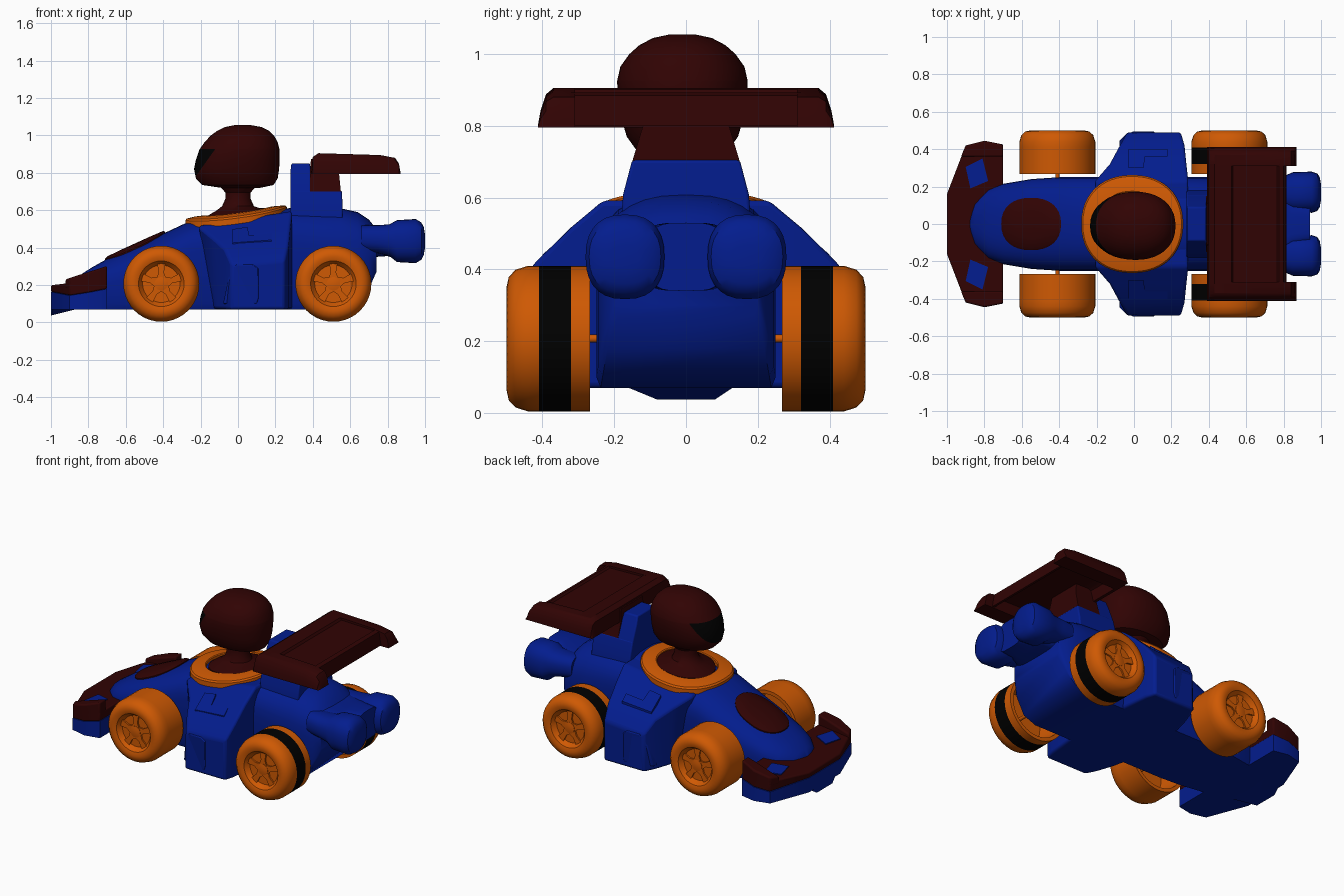
import bpy, bmesh
from math import sin, cos, pi, copysign
from mathutils import Vector, Matrix

if "Cube" in bpy.data.objects:
    bpy.data.objects.remove(bpy.data.objects["Cube"])


def material(name, rgb):
    m = bpy.data.materials.new(name)
    m.use_nodes = True
    m.diffuse_color = (*rgb, 1)
    m.node_tree.nodes["Principled BSDF"].inputs["Base Color"].default_value = (*rgb, 1)
    return m


BLUE = material("deep blue", (0.001, 0.012, 0.27))
MAROON = material("dark maroon", (0.03, 0.001, 0.001))
ORANGE = material("orange", (0.62, 0.1, 0.001))
BLACK = material("black", (0.0, 0.0, 0.0))


def finish(name, bm, mats, bevel=0, angle=35):
    bmesh.ops.remove_doubles(bm, verts=bm.verts, dist=1e-5)
    bmesh.ops.recalc_face_normals(bm, faces=bm.faces)
    mesh = bpy.data.meshes.new(name)
    bm.to_mesh(mesh)
    bm.free()
    ob = bpy.data.objects.new(name, mesh)
    bpy.context.collection.objects.link(ob)
    for m in mats:
        mesh.materials.append(m)
    if bevel:
        mod = ob.modifiers.new("soft edges", 'BEVEL')
        mod.width, mod.segments, mod.limit_method = bevel, 3, 'ANGLE'
    bpy.ops.object.select_all(action='DESELECT')
    ob.select_set(True)
    bpy.context.view_layer.objects.active = ob
    bpy.ops.object.shade_smooth_by_angle(angle=angle * pi / 180)
    return ob


def loft_mesh(rings, cap=True, closed=False):
    bm = bmesh.new()
    rows = [[bm.verts.new(p) for p in ring] for ring in rings]
    n = len(rows[0])
    pairs = list(zip(rows, rows[1:])) + ([(rows[-1], rows[0])] if closed else [])
    for a, b in pairs:
        for i in range(n):
            j = (i + 1) % n
            bm.faces.new((a[i], a[j], b[j], b[i]))
    if cap and not closed:
        bm.faces.new(rows[0])
        bm.faces.new(rows[-1])
    return bm


def loft(name, rings, mat, bevel=0, **kw):
    return finish(name, loft_mesh(rings, **kw), [mat], bevel)


def ellipse(a, b, n=32, power=2.0):
    def f(c):
        return copysign(abs(c) ** (2 / power), c)
    return [(a * f(cos(2 * pi * i / n)), b * f(sin(2 * pi * i / n))) for i in range(n)]


def prism(name, plan, bottom, top, mat, bevel=0):
    rings = [[(x, y, f(x, y)) for x, y in plan] for f in (bottom, top)]
    return loft(name, rings, mat, bevel)


def mirrored(half):
    return half + [(x, -y) for x, y in reversed(half)]


# Main body: x, half width, bottom, shoulder, top
BODY = [(-.88, .05, .07, .15, .21), (-.85, .12, .07, .17, .25), (-.78, .185, .07, .19, .295),
        (-.70, .215, .07, .21, .34), (-.55, .24, .07, .25, .41), (-.40, .25, .07, .30, .475),
        (-.25, .25, .07, .37, .545), (0, .25, .07, .42, .575), (.28, .25, .07, .42, .612),
        (.55, .25, .07, .38, .61), (.64, .245, .10, .37, .59), (.70, .23, .18, .36, .55),
        (.74, .20, .27, .38, .50)]


def body_ring(x, hw, zb, zs, zt):
    arc = ellipse(hw, zt - zs, 32, 2.5)[:17]
    return [(x, hw * .95, zb), (x, hw, zb + .03)] + [(x, u, zs + v) for u, v in arc] + \
           [(x, -hw, zb + .03), (x, -hw * .95, zb)]


loft("body", [body_ring(*r) for r in BODY], BLUE)

# Side pods: one piece across the body; y, bottom front x, top front x and z, rear x and z
POD = [(.01, -.13, -.2, .53, .29, .595), (.23, -.13, -.21, .515, .29, .595), (.32, -.11, -.13, .45, .28, .52),
       (.42, -.075, -.075, .40, .27, .42), (.49, -.04, -.035, .31, .25, .33)]
pod = [(-r[0], *r[1:]) for r in reversed(POD)] + POD
loft("side_pods", [[(xb, y, .07), (xf, y, zf), (xr, y, zr), (xr, y, .07)]
                   for y, xb, xf, zf, xr, zr in pod], BLUE, .015)


def slope(x, y):
    s = (y - .24) / .18
    return (.54 + .2 * x) * (1 - s) + (.405 + .057 * x) * s


VENT = [(-.03, .30), (.05, .30), (.06, .36), (.18, .36), (.18, .40), (-.03, .40)]
PANEL = [(-.08, .10), (.10, .10), (.11, .13), (.11, .29), (.08, .31), (-.01, .31), (-.05, .24)]
for side, s in (("left", 1), ("right", -1)):
    prism(side + "_pod_vent", [(x, s * y) for x, y in VENT],
          lambda x, y: slope(x, abs(y)) - .02, lambda x, y: slope(x, abs(y)) + .008, BLUE)
    loft(side + "_pod_panel", [[(x, s * (y + min(0, x + .03)), z) for x, z in PANEL]
                               for y in (.46, .495)], BLUE, .006)


# Cockpit rim draped over the body, and the nose oval
def rim_ring(k, lift):
    return [(x - .01, y, .585 + .13 * x + lift - .35 * y * y) for x, y in ellipse(.272 * k, .262 * k, 48, 2.2)]


loft("cockpit_rim", [rim_ring(1, -.035), rim_ring(1, -.004), rim_ring(.97, .005), rim_ring(.82, .01),
                     rim_ring(.67, .01), rim_ring(.65, .005), rim_ring(.65, -.05)], ORANGE, closed=True)
loft("nose_oval", [[(-.55 + x * k, y * k, .41 + .455 * x * k + h - .8 * (y * k) ** 2)
                    for x, y in ellipse(.16, .14, 32, 2.3)]
                   for k, h in ((1, -.05), (1, .004), (.93, .011), (.5, .013), (.05, .013))], MAROON)

# Driver: shoulders with neck, and helmet with visor
SHOULDERS = [(.178, .55, .13), (.178, .582, .13), (.15, .595, .11), (.115, .605, .06), (.085, .622, 0),
             (.068, .66, 0), (.068, .695, 0), (.09, .72, 0), (.1, .74, 0)]
loft("driver_shoulders", [[(x, y * .95, z + tilt * x) for x, y in ellipse(r, r)]
                          for r, z, tilt in SHOULDERS], MAROON)
HELMET = [(.72, -.09, .12, .08), (.735, -.19, .19, .13), (.77, -.225, .212, .155), (.82, -.235, .22, .17),
          (.87, -.225, .222, .18), (.925, -.206, .222, .182), (.965, -.178, .212, .173),
          (1.0, -.145, .192, .148), (1.025, -.11, .165, .12), (1.045, -.07, .125, .082), (1.055, -.02, .07, .035)]
bm = loft_mesh([[((a + b) / 2 + x, y - .01, z) for x, y in ellipse((b - a) / 2, h, 40, 2.2)]
                for z, a, b, h in HELMET])
cuts = [(Vector((-.2, 0, .928)), Vector((0, 0, -1))), (Vector((-.22, 0, .79)), Vector((-.14, 0, .1)))]
for co, no in cuts:
    bmesh.ops.bisect_plane(bm, geom=bm.verts[:] + bm.edges[:] + bm.faces[:], plane_co=co, plane_no=no)
for f in bm.faces:
    f.material_index = int(all((f.calc_center_median() - co).dot(no) > 0 for co, no in cuts))
finish("helmet", bm, [MAROON, BLACK])

# Front wing: blue base, maroon deck with raised ends and blue windows
WING = [(-1, .16), (-.9, .42), (-.8, .445), (-.7, .425)]


def split(x, y):
    return .142 + .2 * abs(x + .89)


prism("front_wing_base", mirrored(WING), lambda x, y: .07, split, BLUE)
prism("front_wing_tip", mirrored([(-1, .08), (-.99, .13), (-.87, .16)]),
      lambda x, y: .07 - .033 * min(1, (-.87 - x) / .13) * (y * y < .01), lambda x, y: .1, BLUE)
prism("front_wing_deck", mirrored(WING), split, lambda x, y: .235 + .12 * (x + .7), MAROON, .008)
WINDOW = [(-.90, .305), (-.81, .35), (-.78, .23), (-.875, .19)]
RIDGE = [(-.925, .36), (-.9, .42), (-.8, .445), (-.7, .425), (-.7, .36)]
for side, s in (("left", 1), ("right", -1)):
    prism(side + "_wing_ridge", [(x, s * y) for x, y in RIDGE], lambda x, y: .18,
          lambda x, y: .302 + .32 * (x + .7), MAROON, .01)
    prism(side + "_wing_window", [(x, s * y) for x, y in WINDOW], lambda x, y: .234 + .12 * (x + .7),
          lambda x, y: .241 + .12 * (x + .7), BLUE)

# Rear wing: hollow channel with a sunken top panel, end plates, pylon
CHANNEL = [(.39, .795), (.40, .885), (.43, .905), (.52, .902), (.53, .888), (.765, .882), (.775, .893),
           (.80, .885), (.815, .80), (.80, .80), (.78, .865), (.73, .87), (.44, .875), (.42, .865), (.41, .795)]
loft("rear_wing", [[(x, y, z) for x, z in CHANNEL] for y in (-.32, .32)], MAROON)
END = [(.39, .795), (.40, .885), (.43, .905), (.76, .895), (.84, .88), (.86, .85), (.87, .795)]
for side, s in (("left", 1), ("right", -1)):
    loft(side + "_end_plate", [[(x, s * y, .795 + (z - .795) * h) for x, z in END]
                               for y, h in ((.31, 1), (.37, 1), (.39, .85), (.405, .45), (.413, .05))], MAROON)


def rect(x0, x1, hy, z):
    return [(x0, -hy, z), (x1, -hy, z), (x1, hy, z), (x0, hy, z)]


loft("wing_pylon", [rect(.385, .55, .15, .70), rect(.385, .54, .12, .80), rect(.39, .53, .11, .875)], MAROON)
loft("engine_cover", [rect(.28, .56, .18, .55), rect(.28, .56, .175, .61), rect(.28, .555, .15, .705)],
     BLUE, .008)
loft("head_fairing", [rect(.28, .39, .175, .61), rect(.28, .39, .15, .70), rect(.28, .39, .11, .80),
                      rect(.285, .385, .09, .85)], BLUE, .008)

# Twin exhausts with a bridge between them
JET = [(.66, .07, .45, .07), (.75, .085, .445, .075), (.81, .09, .44, .085), (.85, .107, .435, .112),
       (.95, .11, .435, .118), (.98, .1, .435, .1), (.993, .08, .435, .075), (1, .04, .435, .035)]
for side, s in (("left", 1), ("right", -1)):
    loft(side + "_exhaust", [[(x, s * .17 + u, cz + v) for u, v in ellipse(hy, hz, 28, 2.4)]
                             for x, hy, cz, hz in JET], BLUE)
loft("exhaust_bridge", [[(x, u, .435 + v) for u, v in ellipse(w, h, 28, 4)]
                        for x, w, h in ((.66, .21, .09), (.8, .17, .08), (.84, .12, .095), (.94, .1, .095))],
     BLUE)

# Wheels: turned profile (radius, y), spokes, hub cap; rear ones carry a black band
TYRE = [(.001, .462), (.1, .462), (.112, .478), (.122, .492), (.145, .5), (.172, .494), (.192, .475),
        (.203, .44), (.203, .41), (.203, .32), (.203, .268), (.18, .268), (.165, .44), (.001, .44)]
for end, wx in (("front", -.41), ("rear", .51)):
    for side, s in (("left", 1), ("right", -1)):
        name = f"{end}_{side}_wheel"
        hub = Vector((wx, 0, .207))
        bm = loft_mesh([[hub + Vector((u, s * y, v)) for u, v in ellipse(r, r, 40)] for r, y in TYRE])
        for f in bm.faces:
            c = f.calc_center_median()
            tread = (c - Vector((wx, c.y, .207))).length > .195
            f.material_index = int(end == "rear" and tread and .32 < abs(c.y) < .41)
        finish(name, bm, [ORANGE, BLACK])
        for k in range(5):
            turn = Matrix.Translation(hub) @ Matrix.Rotation(2 * pi * k / 5, 4, 'Y')
            spoke = ((-.03, .02), (.03, .02), (.014, .06), (.022, .108), (-.022, .108), (-.014, .06))
            loft(f"{name}_spoke_{k + 1}", [[turn @ Vector((x, s * y, z)) for x, z in spoke]
                                           for y in (.45, .472)], ORANGE)
        loft(name + "_cap", [[hub + Vector((u, s * y, v)) for u, v in ellipse(r, r, 20)]
                             for r, y in ((.036, .45), (.036, .474), (.015, .478))], ORANGE)
    loft(end + "_axle", [[(wx + u, y, .207 + v) for u, v in ellipse(.011, .011, 12)]
                         for y in (-.45, .45)], ORANGE)
